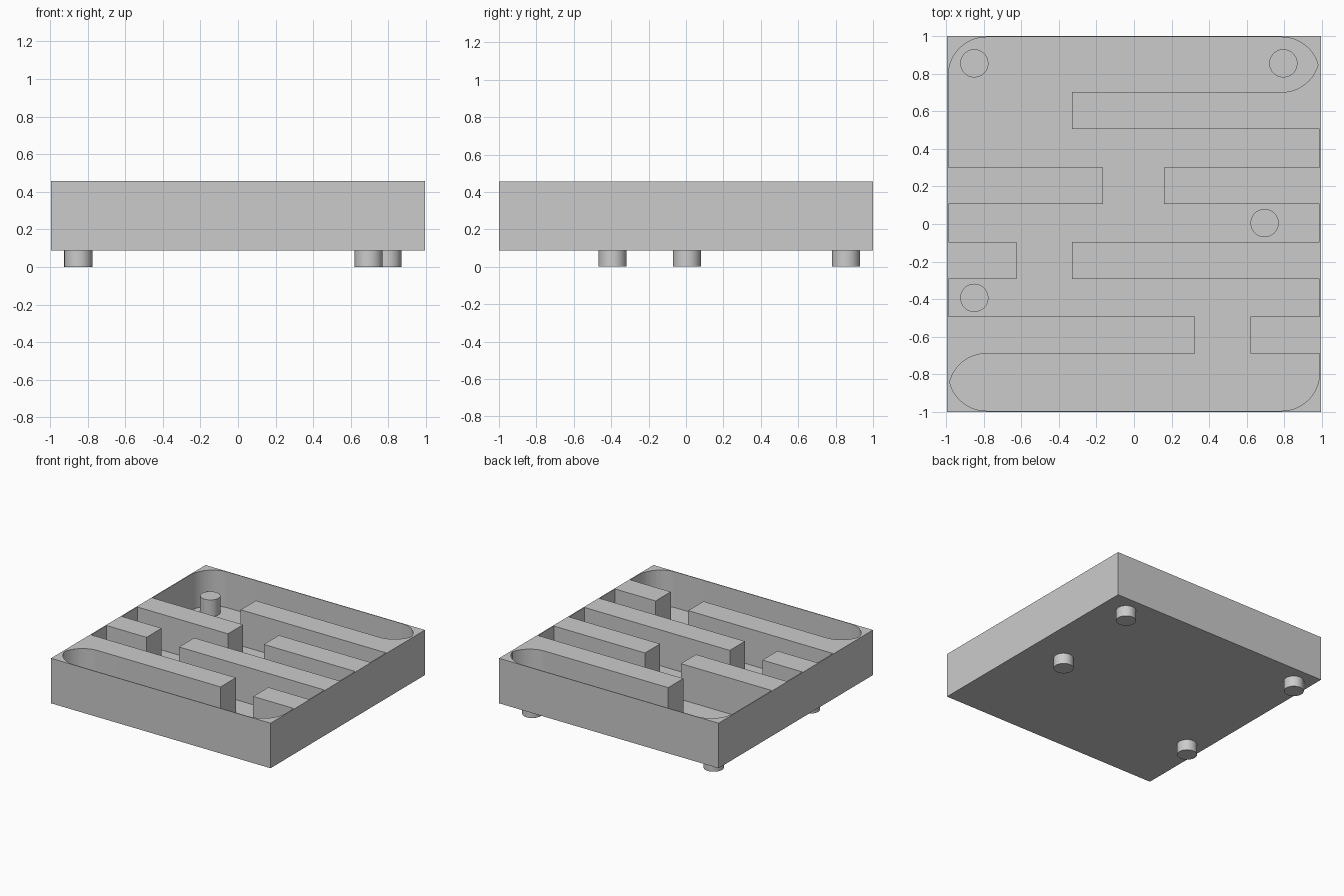
import bpy, bmesh
from math import radians, cos, sin, asin, degrees

if "Cube" in bpy.data.objects:
    bpy.data.objects.remove(bpy.data.objects["Cube"])

BASE, FLOOR, TOP = 0.088, 0.163, 0.457
X, Y = 0.987, 0.994          # inner faces of the thin outer wall
R = 0.2                      # corner radius
BAR = 0.196                  # bar width and channel width


def arc(cx, cy, a0, a1, n=16):
    return [(cx + R * cos(radians(a0 + (a1 - a0) * i / n)),
             cy + R * sin(radians(a0 + (a1 - a0) * i / n))) for i in range(n + 1)]


def prism(name, outline, z0, z1):
    bm = bmesh.new()
    face = bm.faces.new([bm.verts.new((x, y, z0)) for x, y in outline])
    top = bmesh.ops.extrude_face_region(bm, geom=[face])
    bmesh.ops.translate(bm, vec=(0, 0, z1 - z0),
                        verts=[v for v in top["geom"] if isinstance(v, bmesh.types.BMVert)])
    bmesh.ops.recalc_face_normals(bm, faces=bm.faces)
    mesh = bpy.data.meshes.new(name)
    bm.to_mesh(mesh)
    bm.free()
    ob = bpy.data.objects.new(name, mesh)
    bpy.context.collection.objects.link(ob)
    return ob


def smooth(ob):
    bpy.ops.object.select_all(action='DESELECT')
    ob.select_set(True)
    bpy.context.view_layer.objects.active = ob
    bpy.ops.object.shade_smooth_by_angle(angle=radians(30))


def bar(side, tip, y0, y1):
    return [(side, y0), (tip, y0), (tip, y1), (side, y1)]


# Outline of the winding channel, counter-clockwise from the front left
E = 0.69                     # end channels lie beyond |y| = E
cusp = degrees(asin(((Y - E) / 2 - (Y - E - R)) / R))  # angle where the two end arcs meet
cusp = abs(cusp)
outline = arc(R - X, R - Y, 180 + cusp, 270)
outline += arc(X - R, R - Y, 270, 360)
for y, tip in ((-0.688, 0.62), (-0.292, -0.33), (0.106, 0.16)):
    outline += bar(X, tip, y, y + BAR)
outline += [(X, 0.506), (-0.33, 0.506), (-0.33, E + 0.012)]
E2 = E + 0.012
cusp2 = degrees(asin((R - (Y - E2) / 2) / R))
outline += arc(X - R, E2 + R, -90, -cusp2)
outline += arc(X - R, Y - R, cusp2, 90)[1:]
outline += arc(R - X, Y - R, 90, 180)
for y, tip in ((0.302, -0.165), (-0.096, -0.625)):
    outline += bar(-X, tip, y, y - BAR)
outline += [(-X, -0.492), (0.325, -0.492), (0.325, -E)]
outline += arc(R - X, -E - R, 90, 180 - cusp)[:-1]

# Tray block with the channel cut into it
tray = prism("maze_tray", [(-0.995, -1), (0.995, -1), (0.995, 1), (-0.995, 1)], BASE, TOP)
cutter = prism("channel_cutter", outline, FLOOR, TOP + 0.2)
cutter.hide_render = True
mod = tray.modifiers.new("channel", 'BOOLEAN')
mod.operation, mod.solver, mod.object = 'DIFFERENCE', 'EXACT', cutter
smooth(tray)
bpy.ops.object.modifier_move_to_index(modifier="channel", index=0)
bpy.ops.object.modifier_apply(modifier="channel")
bpy.data.objects.remove(cutter)
smooth(tray)

# Pegs that pass through the floor and serve as feet
for i, (x, y) in enumerate(((-0.85, 0.855), (0.795, 0.855), (0.695, 0.005), (-0.85, -0.393))):
    bpy.ops.mesh.primitive_cylinder_add(vertices=48, radius=0.075, depth=0.3, location=(x, y, 0.15))
    peg = bpy.context.object
    peg.name = f"peg_{i + 1}"
    smooth(peg)
